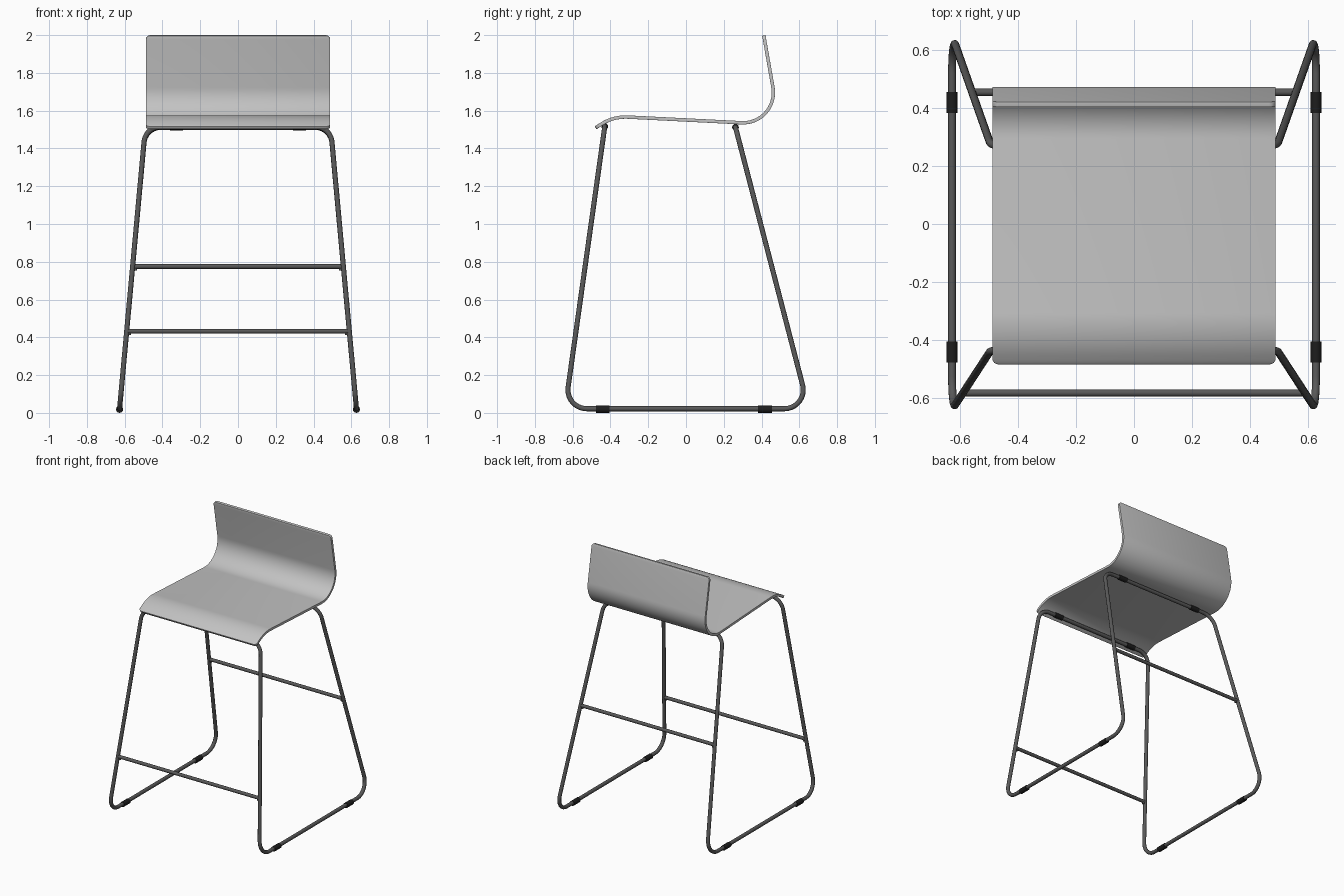
import bpy, bmesh, math
from mathutils import Vector

cube = bpy.data.objects.get("Cube")
if cube:
    bpy.data.objects.remove(cube, do_unlink=True)


def material(name, value, rough):
    m = bpy.data.materials.new(name)
    m.use_nodes = True
    col = (value, value, value, 1)
    m.diffuse_color = col
    bsdf = m.node_tree.nodes["Principled BSDF"]
    bsdf.inputs["Base Color"].default_value = col
    bsdf.inputs["Roughness"].default_value = rough
    return m


SHELL = material("light grey shell", 0.54, 0.5)
STEEL = material("dark grey steel", 0.1, 0.5)
RUBBER = material("black rubber", 0.012, 0.6)
TUBE = 0.0135


def fillet(points, radii, steps=10):
    """Round the corners of a polyline; radius 0 keeps the point."""
    pts = [Vector(p) for p in points]
    out = []
    for i, (p, r) in enumerate(zip(pts, radii)):
        if r == 0:
            out.append(p)
            continue
        a = (pts[i - 1] - p).normalized()
        b = (pts[(i + 1) % len(pts)] - p).normalized()
        half = a.angle(b) / 2
        centre = p + (a + b).normalized() * (r / math.sin(half))
        start = (p + a * (r / math.tan(half)) - centre).normalized()
        end = (p + b * (r / math.tan(half)) - centre).normalized()
        out += [centre + start.slerp(end, k / steps) * r for k in range(steps + 1)]
    return out


def tube(name, points, radius, mat, cyclic=False):
    cu = bpy.data.curves.new(name, "CURVE")
    cu.dimensions = "3D"
    cu.bevel_depth = radius
    cu.bevel_resolution = 4
    cu.use_fill_caps = True
    sp = cu.splines.new("POLY")
    sp.points.add(len(points) - 1)
    for sp_point, p in zip(sp.points, points):
        sp_point.co = (*p, 1)
    sp.use_cyclic_u = cyclic
    sp.use_smooth = True
    cu.materials.append(mat)
    ob = bpy.data.objects.new(name, cu)
    bpy.context.collection.objects.link(ob)


# Frame: one continuous bent tube, two seat bars, four legs, two runners
TOP_X, FOOT_X, FOOT_Z = 0.49, 0.627, 0.022
FRONT_TOP, FRONT_FOOT = (-0.43, 1.516), (-0.64, FOOT_Z)
BACK_TOP, BACK_FOOT = (0.262, 1.512), (0.65, FOOT_Z)
half_loop = [(TOP_X, *FRONT_TOP), (FOOT_X, *FRONT_FOOT),
             (FOOT_X, *BACK_FOOT), (TOP_X, *BACK_TOP)]
loop = half_loop + [(-x, y, z) for x, y, z in reversed(half_loop)]
tube("frame", fillet(loop, [0.09, 0.1, 0.1, 0.09] * 2), TUBE, STEEL, True)


# Cross bars between the legs, with small fixings under their ends
def cross_bar(name, top, foot, z):
    t = (top[1] - z) / (top[1] - foot[1])
    x = TOP_X + (FOOT_X - TOP_X) * t
    y = top[0] + (foot[0] - top[0]) * t
    tube(name, [(-x, y, z), (x, y, z)], 0.0125, STEEL)
    for side, s in (("left", 1), ("right", -1)):
        fx = s * (x - 0.016)
        tube(f"{name}_fixing_{side}", [(fx, y, z), (fx, y, z - 0.02)], 0.008, STEEL)


cross_bar("front_footrest", FRONT_TOP, FRONT_FOOT, 0.432)
cross_bar("back_brace", BACK_TOP, BACK_FOOT, 0.775)

# Rubber sleeves: floor glides on the runners, pads on the seat bars
for side, s in (("left", 1), ("right", -1)):
    for end, y in (("front", -0.441), ("back", 0.418)):
        x = s * FOOT_X
        tube(f"glide_{end}_{side}",
             [(x, y - 0.036, 0.019), (x, y + 0.036, 0.019)], 0.019, RUBBER)
    for end, (y, z) in (("front", FRONT_TOP), ("back", BACK_TOP)):
        tube(f"seat_pad_{end}_{side}",
             [(s * 0.29, y, z), (s * 0.36, y, z)], 0.018, RUBBER)

# Seat shell: bent sheet with rounded corners
WIDTH, CORNER, THICK = 0.488, 0.022, 0.018
profile = fillet([(0, -0.479, 1.509), (0, -0.385, 1.570), (0, 0.495, 1.526),
                  (0, 0.412, 1.998)], [0, 0.24, 0.16, 0], steps=16)


def corner_rows(a, b):
    """Rows from the sheet end a towards b, narrowed along a quarter circle."""
    d = (b - a).normalized()
    rows = []
    for k in range(7):
        ang = math.pi / 2 * k / 6
        rows.append((a + d * CORNER * (1 - math.cos(ang)),
                     WIDTH - CORNER * (1 - math.sin(ang))))
    return rows


rows = corner_rows(profile[0], profile[1])
rows += [(p, WIDTH) for p in profile[1:-1]]
rows += reversed(corner_rows(profile[-1], profile[-2]))

bm = bmesh.new()
pairs = [[bm.verts.new((s * w, p.y, p.z)) for s in (-1, 1)] for p, w in rows]
for (a, b), (c, d) in zip(pairs, pairs[1:]):
    bm.faces.new((a, b, d, c))
mesh = bpy.data.meshes.new("seat_shell")
bm.to_mesh(mesh)
bm.free()
mesh.materials.append(SHELL)
seat = bpy.data.objects.new("seat_shell", mesh)
bpy.context.collection.objects.link(seat)

solid = seat.modifiers.new("thickness", "SOLIDIFY")
solid.thickness = THICK
solid.offset = 0
edge = seat.modifiers.new("soft_edge", "BEVEL")
edge.width = 0.005
edge.segments = 3
edge.limit_method = "ANGLE"
edge.angle_limit = math.radians(50)

bpy.ops.object.select_all(action="DESELECT")
seat.select_set(True)
bpy.context.view_layer.objects.active = seat
bpy.ops.object.convert(target="MESH")
bpy.ops.object.shade_smooth_by_angle(angle=math.radians(40))
